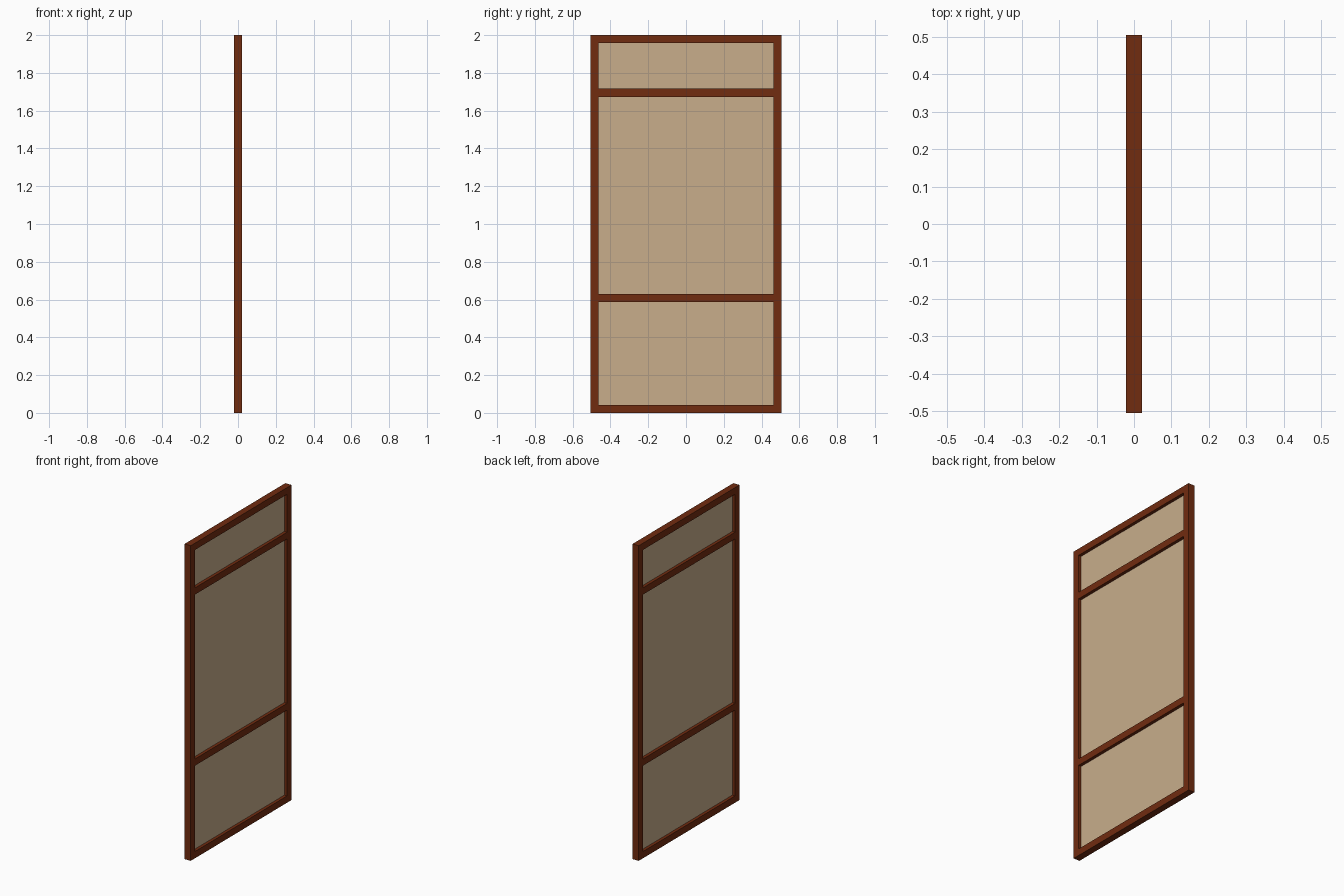
import bpy

cube = bpy.data.objects.get("Cube")
if cube:
    bpy.data.objects.remove(cube, do_unlink=True)

HEIGHT = 2.0
HALF_WIDTH = 0.505
BAR = 0.043          # square section of every frame member


def make_material(name, colour):
    mat = bpy.data.materials.new(name)
    mat.use_nodes = True
    mat.diffuse_color = colour
    mat.node_tree.nodes["Principled BSDF"].inputs["Base Color"].default_value = colour
    return mat


wood = make_material("red brown wood", (0.165, 0.025, 0.005, 1))
paper = make_material("tan paper", (0.58, 0.42, 0.26, 1))


def box(name, size, centre, mat):
    bpy.ops.mesh.primitive_cube_add(size=1, location=centre)
    obj = bpy.context.object
    obj.name = name
    obj.scale = size
    bpy.ops.object.transform_apply(location=False, rotation=False, scale=True)
    obj.data.materials.append(mat)
    return obj


# Full-height stiles on both edges
for name, side in (("front_stile", -1), ("back_stile", 1)):
    box(name, (BAR, BAR, HEIGHT),
        (0, side * (HALF_WIDTH - BAR / 2), HEIGHT / 2), wood)

# Cross rails fitted between the stiles
inner_width = 2 * (HALF_WIDTH - BAR)
rails = {
    "bottom_rail": BAR / 2,
    "lower_rail": 0.609,
    "upper_rail": 1.695,
    "top_rail": HEIGHT - BAR / 2,
}
for name, z in rails.items():
    box(name, (BAR, inner_width, BAR), (0, 0, z), wood)

# Thin paper panels recessed in the middle of each opening
levels = list(rails.values())
for name, low, high in zip(("lower_panel", "middle_panel", "upper_panel"),
                           levels, levels[1:]):
    box(name, (0.004, inner_width, high - low - BAR),
        (0, 0, (low + high) / 2), paper)
